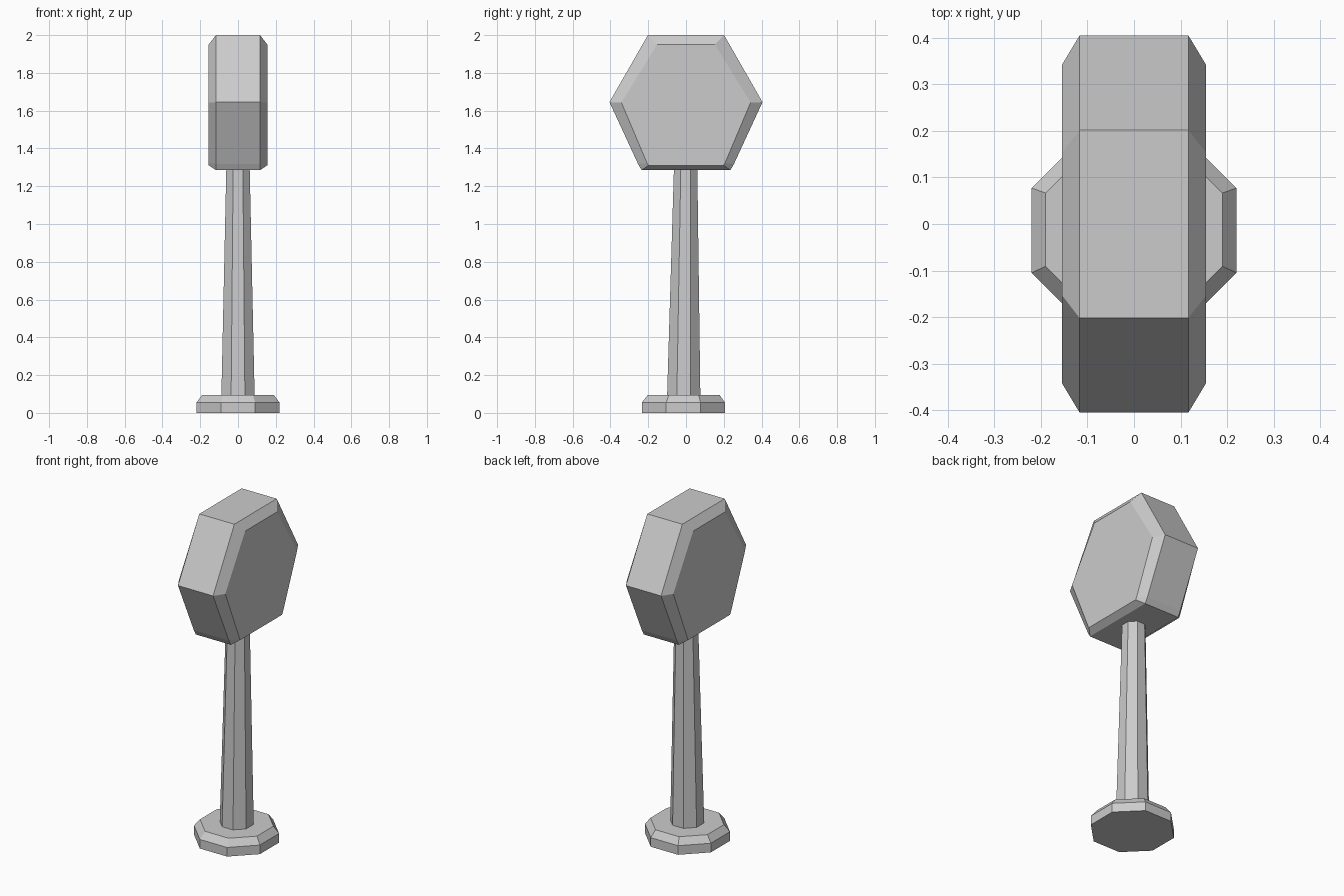
import bpy, bmesh, math

if "Cube" in bpy.data.objects:
    bpy.data.objects.remove(bpy.data.objects["Cube"])


def loft(name, rings):
    """Join equal-length rings of points into a closed, flat-faced solid."""
    bm = bmesh.new()
    loops = [[bm.verts.new(p) for p in ring] for ring in rings]
    n = len(loops[0])
    for a, b in zip(loops, loops[1:]):
        for i in range(n):
            j = (i + 1) % n
            bm.faces.new((a[i], a[j], b[j], b[i]))
    bm.faces.new(loops[0])
    bm.faces.new(loops[-1])
    bmesh.ops.recalc_face_normals(bm, faces=bm.faces)
    mesh = bpy.data.meshes.new(name)
    bm.to_mesh(mesh)
    bm.free()
    obj = bpy.data.objects.new(name, mesh)
    bpy.context.collection.objects.link(obj)
    return obj


def octagon(apothem, y, z):
    r = apothem / math.cos(math.pi / 8)
    angles = [(i + 0.5) * math.pi / 4 for i in range(8)]
    return [(r * math.cos(a), y + r * math.sin(a), z) for a in angles]


def head_ring(half, x):
    # Mirror the half outline (top to bottom) across y = 0
    outline = half + [(-y, z) for y, z in reversed(half)]
    return [(x, y, z) for y, z in outline]


# Bevelled octagonal foot
loft("base", [octagon(0.22, -0.014, 0), octagon(0.22, -0.014, 0.055),
              octagon(0.19, -0.012, 0.095)])

# Tapered octagonal post, leaning slightly forward at the foot
loft("post", [octagon(0.088, -0.012, 0.09), octagon(0.062, -0.002, 1.29)])

# Hexagonal head with clipped lower corners and chamfered side faces
rim = [(0.202, 2.0), (0.405, 1.645), (0.254, 1.318), (0.235, 1.285)]
cap = [(0.153, 1.95), (0.342, 1.643), (0.206, 1.322), (0.198, 1.311)]
loft("head", [head_ring(cap, -0.155), head_ring(rim, -0.117),
              head_ring(rim, 0.117), head_ring(cap, 0.155)])
